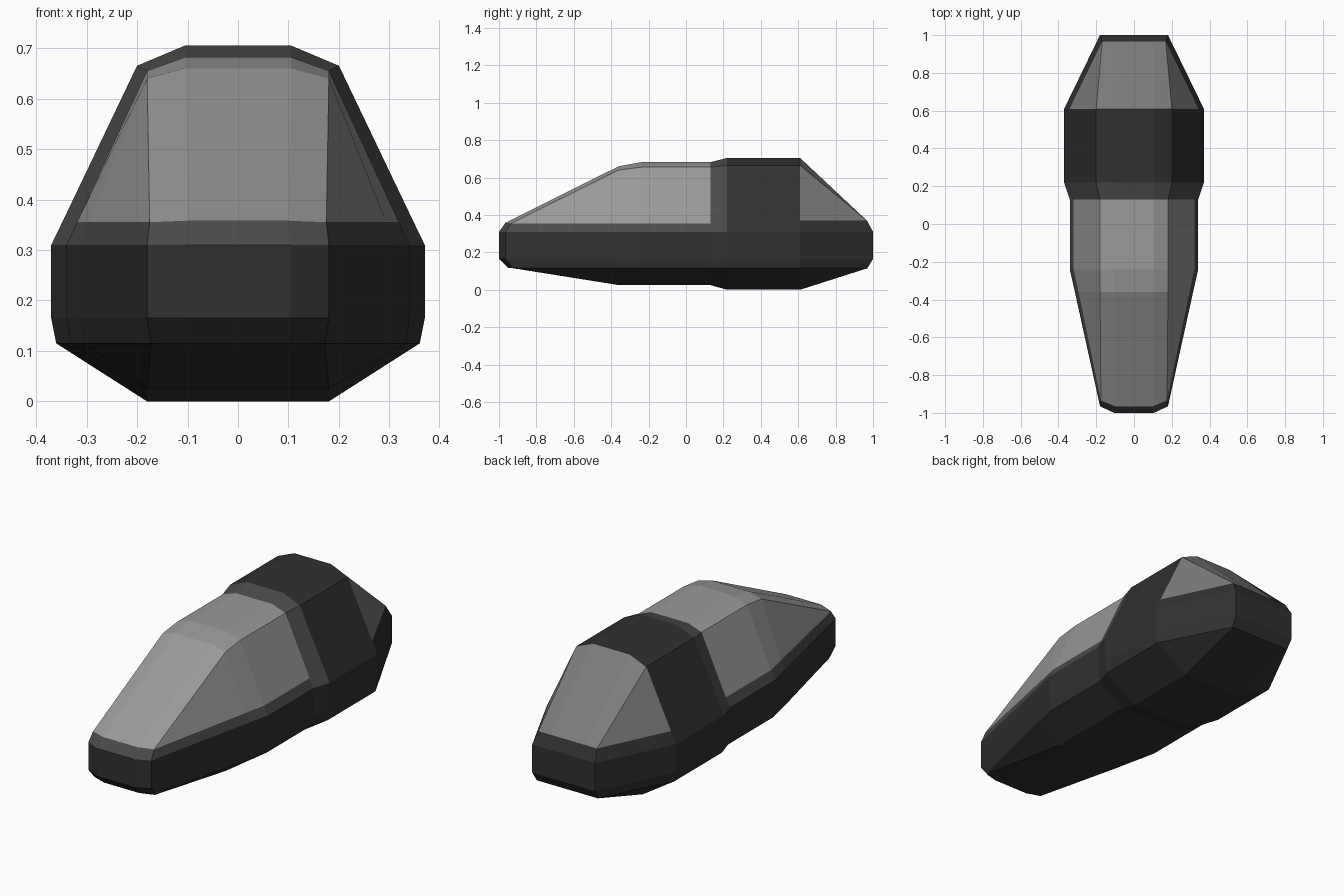
import bpy, bmesh

if "Cube" in bpy.data.objects:
    bpy.data.objects.remove(bpy.data.objects["Cube"])


def material(name, grey):
    m = bpy.data.materials.new(name)
    m.diffuse_color = (grey, grey, grey, 1)
    m.use_nodes = True
    m.node_tree.nodes["Principled BSDF"].inputs["Base Color"].default_value = m.diffuse_color
    return m


# Half cross-section, bottom to top: keel, low chine, side, waist, sill, shoulder, roof
def section(y, floor, chine, side, sill, shoulder, roof):
    return [(0.18, y, floor), (chine, y, 0.115), (side, y, 0.165), (side, y, 0.31),
            (sill[0], y, sill[1]), (shoulder[0], y, shoulder[1]), (0.105, y, roof)]


# Tapered end: keel meets chine, sill meets shoulder
def end(low, side, sill, roof):
    return [low, low, (*side, 0.165), (*side, 0.31), sill, sill, roof]


tip = (0.10, -0.965, 0.358)
stations = [
    end((0.10, -0.95, 0.115), (0.105, -1.0), tip, tip),
    end((0.172, -0.925, 0.115), (0.18, -0.965), (0.175, -0.935, 0.355), tip),
    section(-0.36, 0.025, 0.306, 0.313, (0.294, 0.355), (0.18, 0.64), 0.66),
    section(-0.24, 0.025, 0.332, 0.34, (0.319, 0.355), (0.18, 0.655), 0.682),
    section(0.13, 0.025, 0.332, 0.34, (0.319, 0.355), (0.18, 0.655), 0.682),
    section(0.22, 0.0, 0.36, 0.37, (0.341, 0.37), (0.20, 0.665), 0.705),
    section(0.61, 0.0, 0.36, 0.37, (0.341, 0.37), (0.20, 0.665), 0.705),
    end((0.175, 0.97, 0.115), (0.18, 1.0), (0.168, 0.967, 0.37), (0.10, 0.967, 0.37)),
]


def mirror(p):
    return (-p[0], p[1], p[2])


# Which part a panel belongs to, by bay along the length and strip up the side
def part_of(bay, strip):
    if strip >= 4 and bay in (1, 2, 3):
        return "front_canopy"
    if strip >= 4 and bay == 6:
        return "rear_window"
    if strip >= 3 and bay <= 4:
        return "canopy_frame"
    return "body"


parts = {"body": [], "canopy_frame": [], "front_canopy": [], "rear_window": []}
rings = [s + [mirror(p) for p in reversed(s)] for s in stations]

# Skin between neighbouring sections
for bay in range(len(rings) - 1):
    a, b = rings[bay], rings[bay + 1]
    for i in range(14):
        j = (i + 1) % 14
        strip = i if i <= 6 else 12 - i
        parts[part_of(bay, strip)].append([a[i], b[i], b[j], a[j]])

# Nose and tail caps
for i in range(6):
    p, q = stations[0][i:i + 2]
    parts["canopy_frame" if i == 3 else "body"].append([p, q, mirror(q), mirror(p)])
    p, q = stations[-1][i:i + 2]
    parts["body"].append([p, mirror(p), mirror(q), q])

greys = {"body": 0.03, "canopy_frame": 0.07, "front_canopy": 0.32, "rear_window": 0.2}
for name, faces in parts.items():
    bm = bmesh.new()
    verts = {}
    for face in faces:
        corners = list(dict.fromkeys(face))
        if len(corners) < 3:
            continue
        for c in corners:
            if c not in verts:
                verts[c] = bm.verts.new(c)
        bm.faces.new([verts[c] for c in corners])
    mesh = bpy.data.meshes.new(name)
    bm.to_mesh(mesh)
    bm.free()
    mesh.materials.append(material(name + "_grey", greys[name]))
    bpy.context.collection.objects.link(bpy.data.objects.new(name, mesh))
